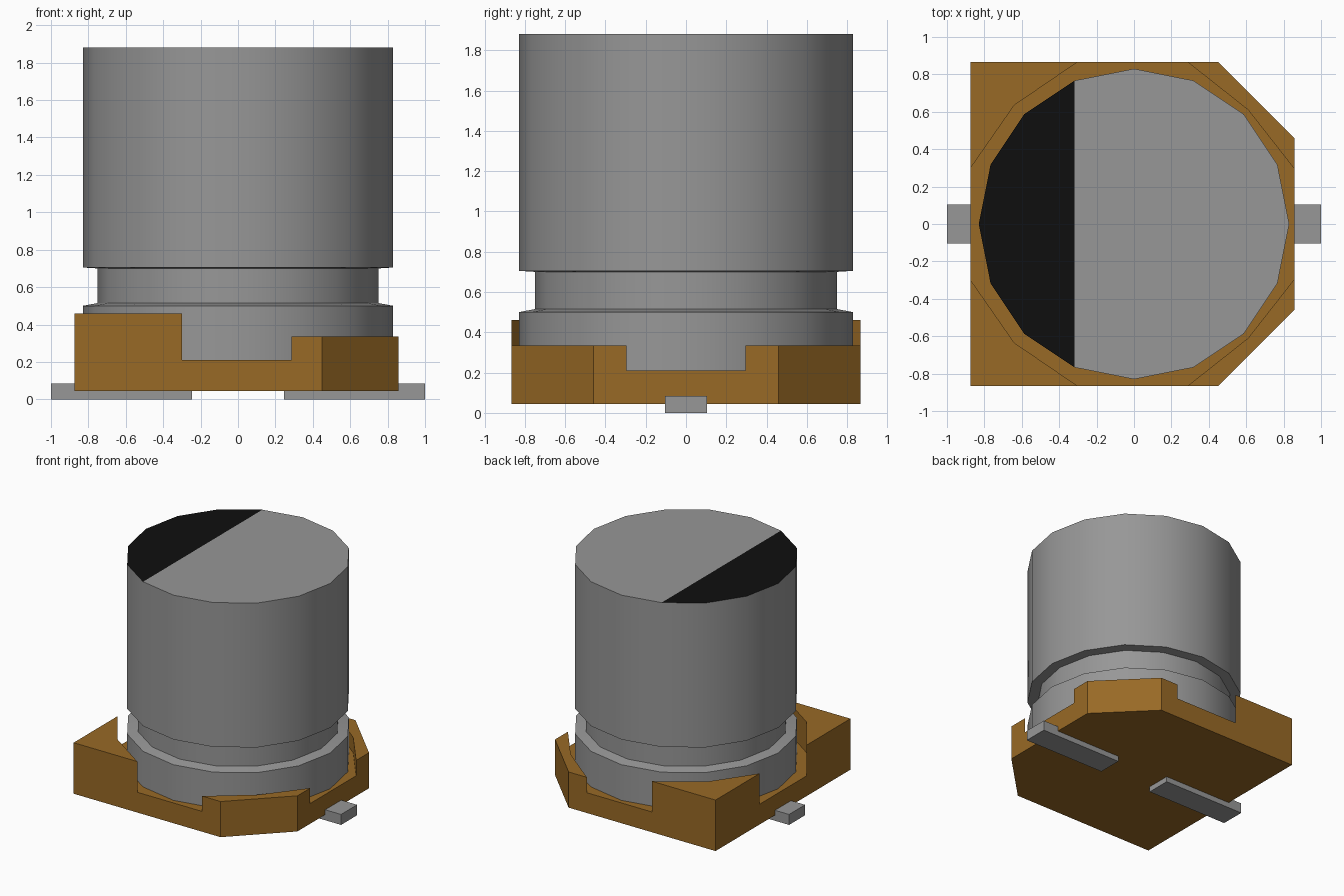
import bpy, bmesh, math

if "Cube" in bpy.data.objects:
    bpy.data.objects.remove(bpy.data.objects["Cube"], do_unlink=True)


def material(name, rgb):
    m = bpy.data.materials.new(name)
    m.use_nodes = True
    m.diffuse_color = (*rgb, 1)
    bsdf = next(n for n in m.node_tree.nodes if n.type == 'BSDF_PRINCIPLED')
    bsdf.inputs["Base Color"].default_value = (*rgb, 1)
    return m


METAL = material("grey_metal", (0.31, 0.31, 0.31))
BROWN = material("brown_plastic", (0.315, 0.142, 0.019))
BLACK = material("black_paint", (0.0045, 0.0045, 0.0045))


def finish(name, bm, *mats):
    bmesh.ops.recalc_face_normals(bm, faces=bm.faces)
    mesh = bpy.data.meshes.new(name)
    bm.to_mesh(mesh)
    bm.free()
    for m in mats:
        mesh.materials.append(m)
    obj = bpy.data.objects.new(name, mesh)
    bpy.context.collection.objects.link(obj)
    return obj


# Can: sixteen-sided turned profile with a crimped groove
SIDES = 16
profile = [(0.83, 0.20), (0.83, 0.50), (0.75, 0.515),
           (0.75, 0.70), (0.83, 0.705), (0.83, 1.88)]
bm = bmesh.new()
rings = [[bm.verts.new((r * math.cos(i * math.tau / SIDES),
                        r * math.sin(i * math.tau / SIDES), z))
          for i in range(SIDES)] for r, z in profile]
for low, high in zip(rings, rings[1:]):
    for i in range(SIDES):
        j = (i + 1) % SIDES
        bm.faces.new((low[i], low[j], high[j], high[i]))
bm.faces.new(rings[0][::-1])
# Lid split into a plain side and a painted polarity segment
top = rings[-1]
bm.faces.new(top[11:] + top[:6])
bm.faces.new(top[5:12]).material_index = 1
can = finish("can", bm, METAL, BLACK)
can.data.shade_smooth()
can.data.set_sharp_from_angle(angle=math.radians(30))

# Base: plate with four raised corners, two of them chamfered and lower
BOTTOM, FLOOR = 0.045, 0.21
Y = 0.867
# outer points run counter-clockwise, then the inner point and top height
chamfered = ([(0.857, 0.295), (0.857, 0.46), (0.45, Y), (0.285, Y)], (0.61, 0.61), 0.335)
square = ([(-0.30, Y), (-0.873, Y), (-0.873, 0.30)], (-0.64, 0.635), 0.46)


def mirrored(corner):
    outer, inner, h = corner
    return [(x, -y) for x, y in outer[::-1]], (inner[0], -inner[1]), h


bm = bmesh.new()
floor, under, ends = [], [], []
for outer, inner, h in (chamfered, square, mirrored(square), mirrored(chamfered)):
    def at(p, z):
        return bm.verts.new((*p, z))
    bot = [at(p, BOTTOM) for p in outer]
    tops = [at(p, h) for p in outer]
    start, mid, end = at(outer[0], FLOOR), at(inner, FLOOR), at(outer[-1], FLOOR)
    mid_top = at(inner, h)
    last = len(outer) - 2
    for i in range(last + 1):
        wall = [bot[i], bot[i + 1]]
        wall += [end] if i == last else []
        wall += [tops[i + 1], tops[i]]
        wall += [start] if i == 0 else []
        bm.faces.new(wall)
    bm.faces.new((start, tops[0], mid_top, mid))
    bm.faces.new((mid, mid_top, tops[-1], end))
    bm.faces.new(tops + [mid_top])
    floor += [start, mid, end]
    under += bot
    ends.append((bot[0], start, bot[-1], end))
# Low walls between corners, floor and underside
for a, b in zip(ends, ends[1:] + ends[:1]):
    bm.faces.new((a[2], b[0], b[1], a[3]))
bm.faces.new(floor)
bm.faces.new(under[::-1])
finish("base", bm, BROWN)

# Flat leads under the base
for name, x0, x1 in (("left_lead", 0.245, 1.0), ("right_lead", -1.0, -0.245)):
    bm = bmesh.new()
    bmesh.ops.create_cube(bm, size=1)
    for v in bm.verts:
        v.co.x = x0 if v.co.x < 0 else x1
        v.co.y *= 0.206
        v.co.z = 0 if v.co.z < 0 else 0.085
    finish(name, bm, METAL)
